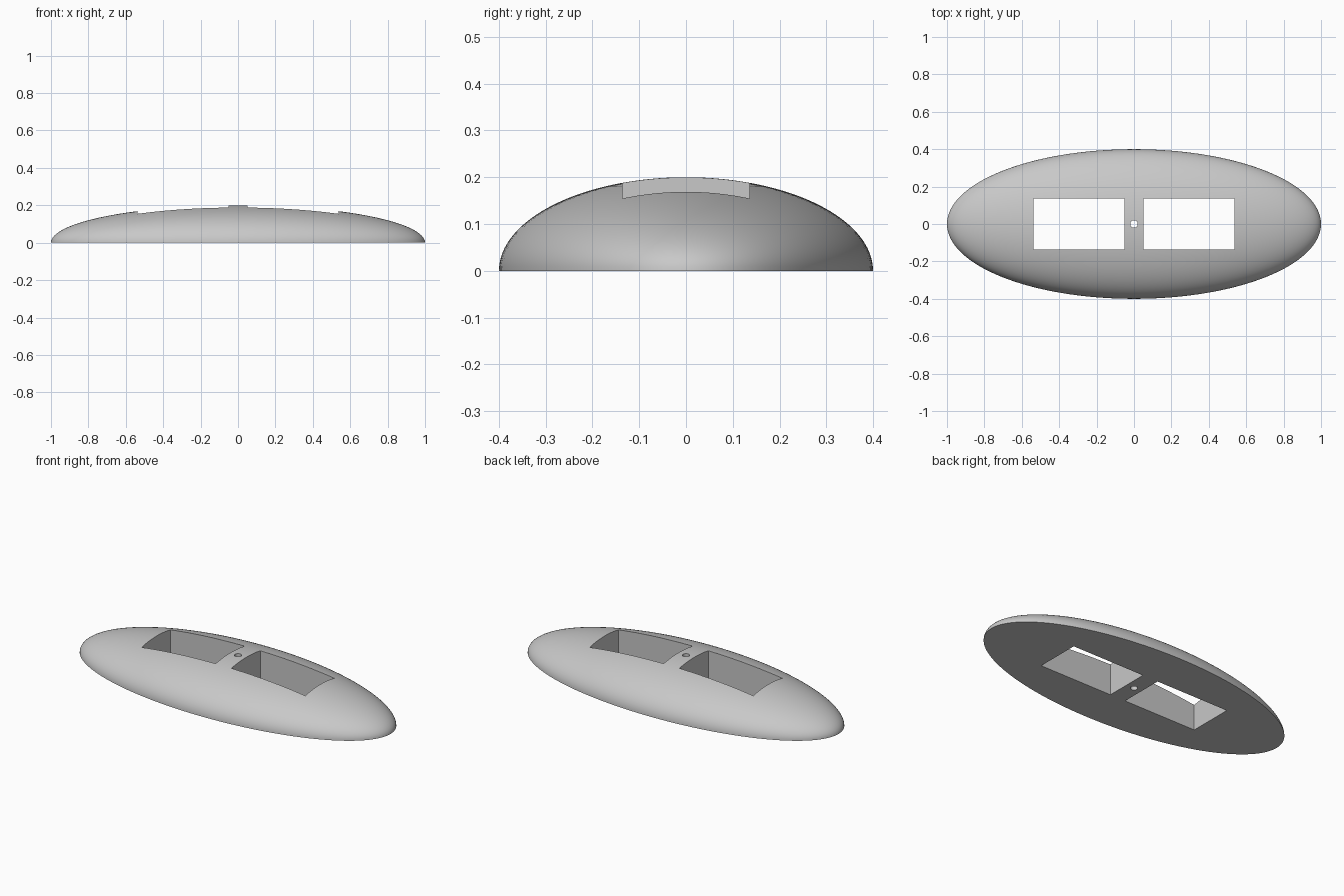
import bpy, bmesh, math
from mathutils import Matrix

if "Cube" in bpy.data.objects:
    bpy.data.objects.remove(bpy.data.objects["Cube"], do_unlink=True)

LENGTH, WIDTH, HEIGHT = 1.0, 0.4, 0.2
GREY = (0.58, 0.58, 0.58, 1)

mat = bpy.data.materials.new("light_grey")
mat.use_nodes = True
mat.diffuse_color = GREY
mat.node_tree.nodes["Principled BSDF"].inputs["Base Color"].default_value = GREY


def add_object(name, bm):
    mesh = bpy.data.meshes.new(name)
    bm.to_mesh(mesh)
    bm.free()
    mesh.materials.append(mat)
    obj = bpy.data.objects.new(name, mesh)
    bpy.context.collection.objects.link(obj)
    return obj


# Flat-bottomed half ellipsoid
bm = bmesh.new()
bmesh.ops.create_uvsphere(bm, u_segments=128, v_segments=64, radius=1)
bmesh.ops.delete(bm, geom=[v for v in bm.verts if v.co.z < -0.001], context="VERTS")
bmesh.ops.contextual_create(bm, geom=[e for e in bm.edges if e.is_boundary])
for v in bm.verts:
    if abs(v.co.z) < 0.001:
        v.co.z = 0
bmesh.ops.scale(bm, vec=(LENGTH, WIDTH, HEIGHT), verts=bm.verts)
bmesh.ops.recalc_face_normals(bm, faces=bm.faces)
body = add_object("domed_body", bm)

# Two rectangular openings and the round centre hole
cutters = []
for side, name in ((-1, "right_opening"), (1, "left_opening")):
    bm = bmesh.new()
    place = Matrix.Translation((side * 0.294, 0, 0.1)) @ Matrix.Diagonal((0.485, 0.272, 0.6, 1))
    bmesh.ops.create_cube(bm, size=1, matrix=place)
    cutters.append(add_object(name, bm))
bm = bmesh.new()
bmesh.ops.create_cone(bm, cap_ends=True, segments=32, radius1=0.02, radius2=0.02, depth=0.6)
cutters.append(add_object("centre_hole", bm))

bpy.ops.object.select_all(action="DESELECT")
bpy.context.view_layer.objects.active = body
body.select_set(True)
for cutter in cutters:
    cutter.hide_render = True
    cut = body.modifiers.new(cutter.name, "BOOLEAN")
    cut.operation = "DIFFERENCE"
    cut.solver = "EXACT"
    cut.object = cutter
    bpy.ops.object.modifier_apply(modifier=cut.name)
    bpy.data.objects.remove(cutter, do_unlink=True)

bpy.ops.object.shade_smooth_by_angle(angle=math.radians(30))
